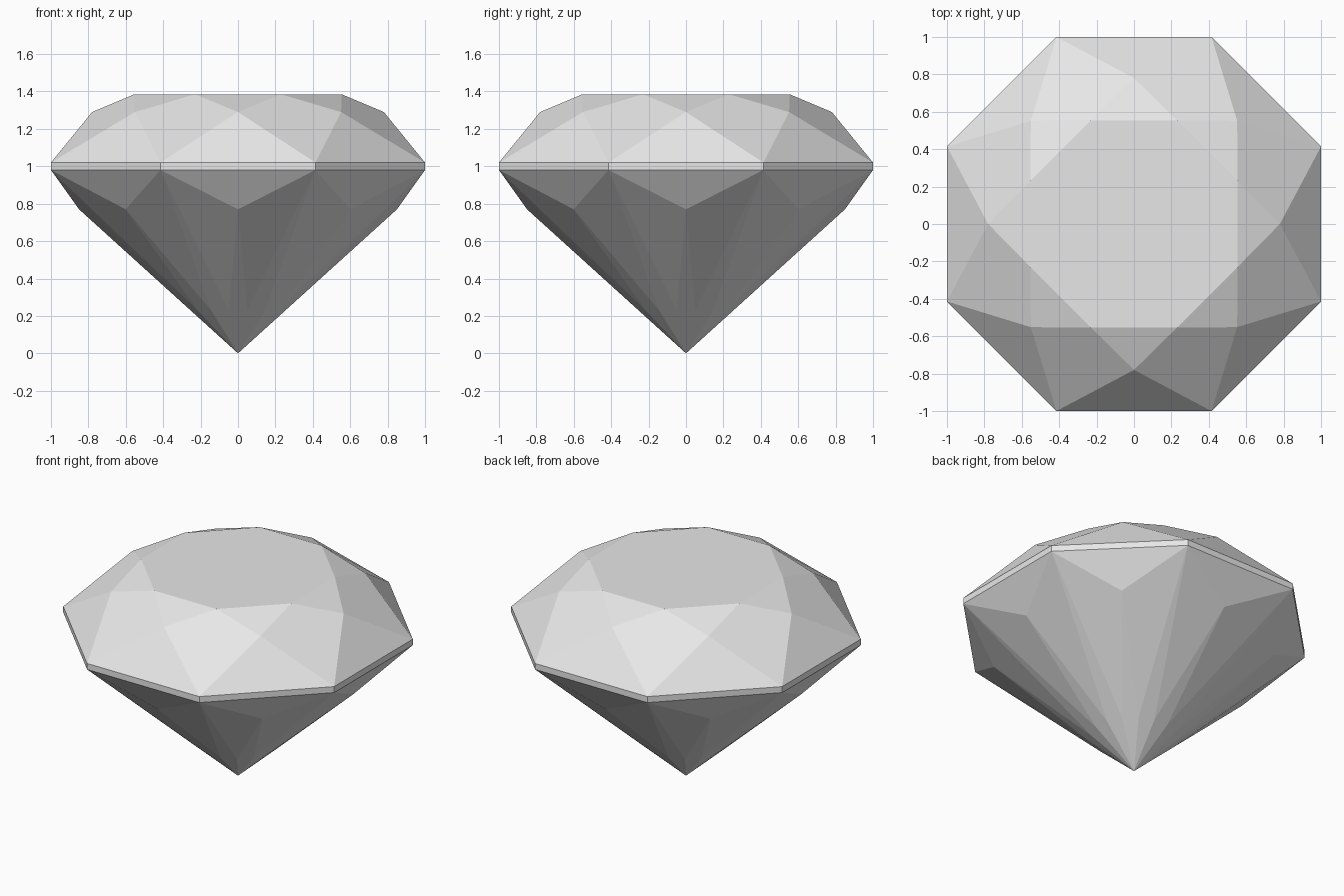
import bpy
import bmesh
from math import cos, sin, pi
from mathutils import Vector

if "Cube" in bpy.data.objects:
    bpy.data.objects.remove(bpy.data.objects["Cube"], do_unlink=True)

SIDES = 8
STEP = 2 * pi / SIDES
CENTRE = Vector((0, 0, 0.9))

stone = bpy.data.materials.new("pale_grey_stone")
stone.use_nodes = True
stone.diffuse_color = (0.8, 0.8, 0.8, 1)
stone.node_tree.nodes["Principled BSDF"].inputs["Base Color"].default_value = (0.8, 0.8, 0.8, 1)


def ring(bm, radius, z, turn):
    """Eight vertices, turned by a fraction of one step."""
    return [bm.verts.new((radius * cos((i + turn) * STEP), radius * sin((i + turn) * STEP), z))
            for i in range(SIDES)]


def finish(bm, name):
    """Turn every facet outward and make a flat shaded object."""
    bm.normal_update()
    for face in bm.faces:
        if face.normal.dot(face.calc_center_median() - CENTRE) < 0:
            face.normal_flip()
    mesh = bpy.data.meshes.new(name)
    bm.to_mesh(mesh)
    bm.free()
    mesh.materials.append(stone)
    obj = bpy.data.objects.new(name, mesh)
    bpy.context.collection.objects.link(obj)


GIRDLE_RADIUS = 1 / cos(STEP / 2)
GIRDLE_TOP, GIRDLE_BOTTOM = 1.02, 0.98

# Crown: flat table, star triangles, kites and girdle triangles
bm = bmesh.new()
table = ring(bm, 0.6, 1.385, 0.5)
middle = ring(bm, 0.78, 1.29, 0)
rim = ring(bm, GIRDLE_RADIUS, GIRDLE_TOP, 0.5)
bm.faces.new(table)
for i in range(SIDES):
    n = (i + 1) % SIDES
    bm.faces.new((table[i - 1], middle[i], table[i]))
    bm.faces.new((middle[i], rim[i - 1], rim[i]))
    bm.faces.new((table[i], middle[i], rim[i], middle[n]))
finish(bm, "crown")

# Girdle: thin upright band
bm = bmesh.new()
upper = ring(bm, GIRDLE_RADIUS, GIRDLE_TOP, 0.5)
lower = ring(bm, GIRDLE_RADIUS, GIRDLE_BOTTOM, 0.5)
for i in range(SIDES):
    bm.faces.new((upper[i - 1], upper[i], lower[i], lower[i - 1]))
finish(bm, "girdle")

# Pavilion: girdle triangles, long halves and slim kites meeting at the point
bm = bmesh.new()
slope = GIRDLE_BOTTOM / GIRDLE_RADIUS
low_z = 0.23
low_radius = low_z / slope / cos(STEP / 4)
rim = ring(bm, GIRDLE_RADIUS, GIRDLE_BOTTOM, 0.5)
middle = ring(bm, 0.85, 0.77, 0)
before = ring(bm, low_radius, low_z, -0.25)
after = ring(bm, low_radius, low_z, 0.25)
point = bm.verts.new((0, 0, 0))
for i in range(SIDES):
    n = (i + 1) % SIDES
    bm.faces.new((rim[i - 1], rim[i], middle[i]))
    bm.faces.new((rim[i - 1], middle[i], before[i]))
    bm.faces.new((middle[i], rim[i], after[i]))
    bm.faces.new((middle[i], after[i], point, before[i]))
    bm.faces.new((rim[i], before[n], point, after[i]))
finish(bm, "pavilion")
